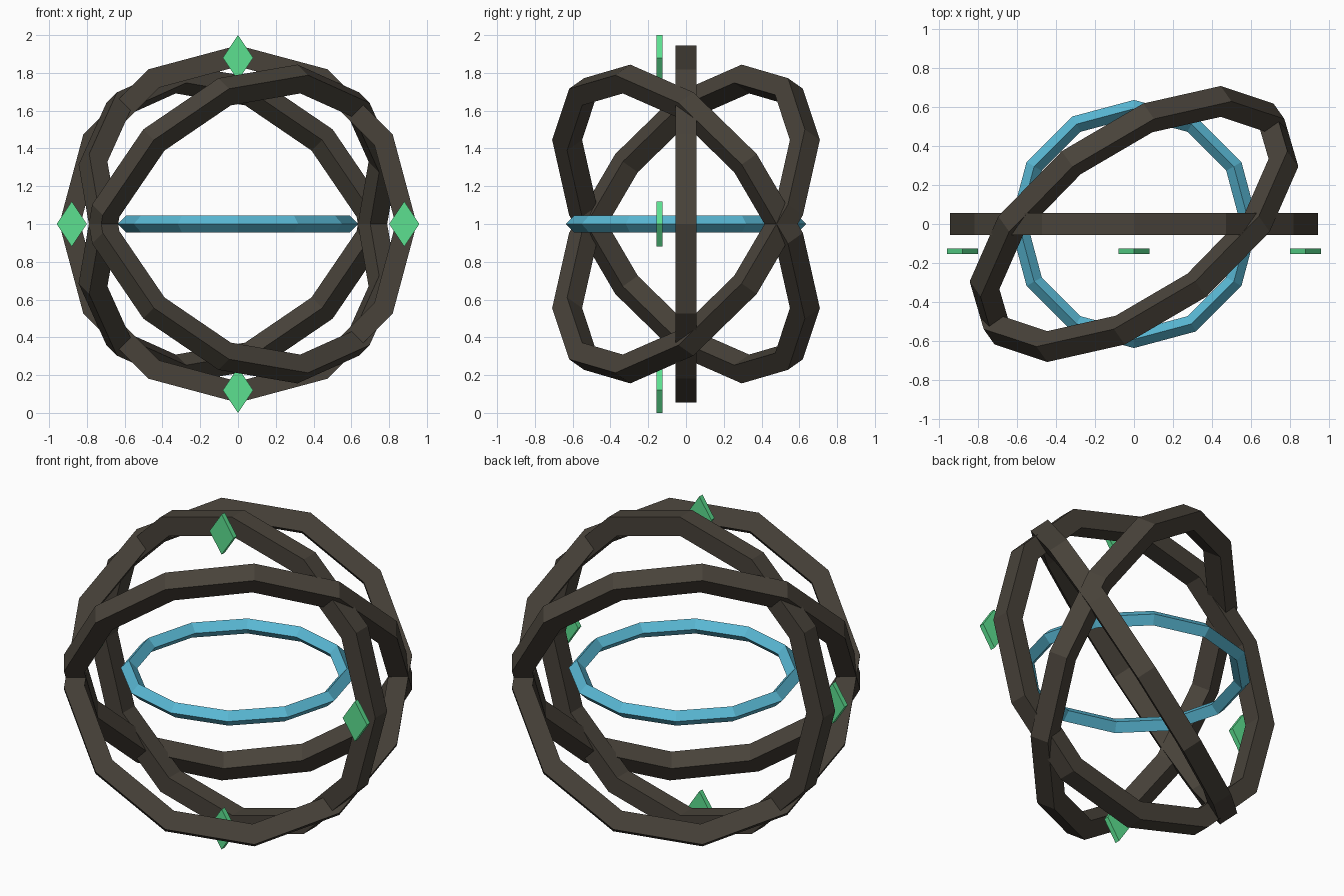
import bpy, bmesh
from math import sin, cos, pi, radians
from mathutils import Matrix, Vector

if "Cube" in bpy.data.objects:
    bpy.data.objects.remove(bpy.data.objects["Cube"])

CENTRE = Vector((0, 0, 1))
SIDES = 12


def material(name, rgb):
    m = bpy.data.materials.new(name)
    m.diffuse_color = (*rgb, 1)
    m.use_nodes = True
    m.node_tree.nodes["Principled BSDF"].inputs["Base Color"].default_value = m.diffuse_color
    return m


def finish(name, bm, mat):
    bmesh.ops.recalc_face_normals(bm, faces=bm.faces)
    me = bpy.data.meshes.new(name)
    bm.to_mesh(me)
    bm.free()
    me.materials.append(mat)
    ob = bpy.data.objects.new(name, me)
    bpy.context.collection.objects.link(ob)
    return ob


def ring(name, profile, mat, rot=(0, 0, 0)):
    """Sweep a closed (radius, height) profile around a 12-sided circle."""
    bm = bmesh.new()
    loops = [[bm.verts.new((r * cos(a), r * sin(a), h)) for r, h in profile]
             for a in (2 * pi * i / SIDES for i in range(SIDES))]
    n = len(profile)
    for i, cur in enumerate(loops):
        nxt = loops[(i + 1) % SIDES]
        for j in range(n):
            k = (j + 1) % n
            bm.faces.new((cur[j], nxt[j], nxt[k], cur[k]))
    ob = finish(name, bm, mat)
    ob.location = CENTRE
    ob.rotation_euler = [radians(d) for d in rot]
    return ob


def diamond(name, x, z, mat):
    """Thin upright rhombus plate in front of the upright ring."""
    bm = bmesh.new()
    bmesh.ops.create_cone(bm, cap_ends=True, segments=4, radius1=1, radius2=1, depth=1,
                          matrix=Matrix.Rotation(pi / 2, 4, 'X'))
    bmesh.ops.scale(bm, vec=(0.08, 0.03, 0.12), verts=bm.verts)
    finish(name, bm, mat).location = CENTRE + Vector((x, -0.14, z))


dark = material("dark_metal", (0.065, 0.055, 0.042))
blue = material("blue_glow", (0.10, 0.48, 0.66))
green = material("green_gem", (0.107, 0.745, 0.28))

# Square-section outer rings: one upright, two tilted as mirror images
R, H = 0.89, 0.056
square = [(R - H, -H), (R + H, -H), (R + H, H), (R - H, H)]
ring("upright_ring", square, dark, (90, 0, 0))
ring("tilted_ring_a", square, dark, (45, 45, 0))
ring("tilted_ring_b", square, dark, (135, -45, 0))

# Diamond-section inner ring, lying flat
r, h = 0.592, 0.045
ring("inner_ring", [(r + h, 0), (r, h), (r - h, 0), (r, -h)], blue)

# Four gems on the front of the upright ring
for side, x, z in (("right", 1, 0), ("top", 0, 1), ("left", -1, 0), ("bottom", 0, -1)):
    diamond("gem_" + side, 0.88 * x, 0.88 * z, green)
